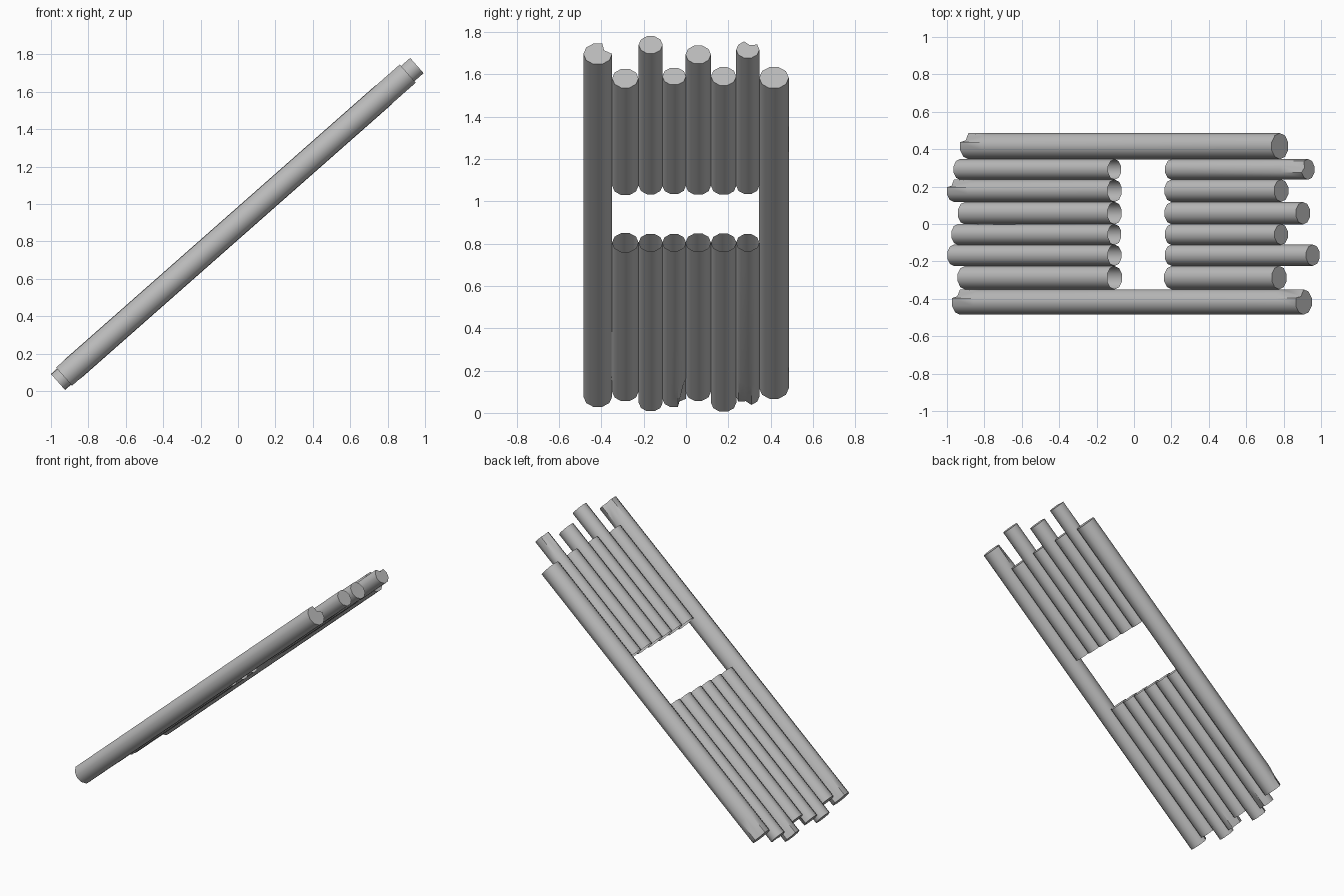
import bpy, bmesh, math
from mathutils import Vector

cube = bpy.data.objects.get("Cube")
if cube:
    bpy.data.objects.remove(cube)

# Single plain grey
grey = bpy.data.materials.new("plain_grey")
grey.use_nodes = True
grey.diffuse_color = (0.5, 0.5, 0.5, 1)
grey.node_tree.nodes["Principled BSDF"].inputs["Base Color"].default_value = (0.5, 0.5, 0.5, 1)

# The whole panel of logs leans along this axis
SIDES = 10
TILT = math.radians(41.4)
AXIS = Vector((math.cos(TILT), 0, math.sin(TILT)))
UP = Vector((-math.sin(TILT), 0, math.cos(TILT)))
MID = Vector((0, 0, 0.897))


def make_log(name, y, r, start, end, cap_start=True, cap_end=True, split_start=None, split_end=None):
    """Tube from start to end along the axis; a split pinches one rim vertex inward."""
    bm = bmesh.new()
    rings = []
    for s, split in ((start, split_start), (start + 0.15, None), (end - 0.15, None), (end, split_end)):
        ring = []
        for i in range(SIDES):
            a = math.tau * i / SIDES
            k = r * (0.55 if i == split else 1)
            ring.append(bm.verts.new(MID + AXIS * s + UP * (k * math.sin(a))
                                     + Vector((0, y + k * math.cos(a), 0))))
        rings.append(ring)
    for low, high in zip(rings, rings[1:]):
        for i in range(SIDES):
            j = (i + 1) % SIDES
            bm.faces.new((low[i], low[j], high[j], high[i]))
    if cap_start:
        bm.faces.new(rings[0][::-1])
    if cap_end:
        bm.faces.new(rings[-1])
    bmesh.ops.recalc_face_normals(bm, faces=bm.faces)
    mesh = bpy.data.meshes.new(name)
    bm.to_mesh(mesh)
    bm.free()
    mesh.materials.append(grey)
    obj = bpy.data.objects.new(name, mesh)
    bpy.context.collection.objects.link(obj)
    bpy.ops.object.select_all(action='DESELECT')
    obj.select_set(True)
    bpy.context.view_layer.objects.active = obj
    bpy.ops.object.shade_smooth_by_angle(angle=math.radians(50))


# Full-length side logs
make_log("right_side_log", -0.417, 0.068, -1.24, 1.21, split_start=1, split_end=1)
make_log("left_side_log", 0.416, 0.07, -1.18, 1.04, split_start=1)

# Inner logs, each cut open around the central gap:
# y, radius, bottom, top, bottom split, top split
inner = [
    (-0.287, 0.0625, -1.205, 1.035, None, None),
    (-0.167, 0.057, -1.283, 1.275, None, None),
    (-0.056, 0.056, -1.255, 1.05, 9, None),
    (0.058, 0.06, -1.205, 1.205, None, None),
    (0.178, 0.06, -1.283, 1.05, 1, None),
    (0.292, 0.055, -1.24, 1.24, 7, 2),
]
for n, (y, r, bottom, top, split_b, split_t) in enumerate(inner, 1):
    make_log(f"lower_log_{n}", y, r, bottom, -0.138, cap_end=False, split_start=split_b)
    make_log(f"upper_log_{n}", y, r, 0.268, top, cap_start=False, split_end=split_t)
